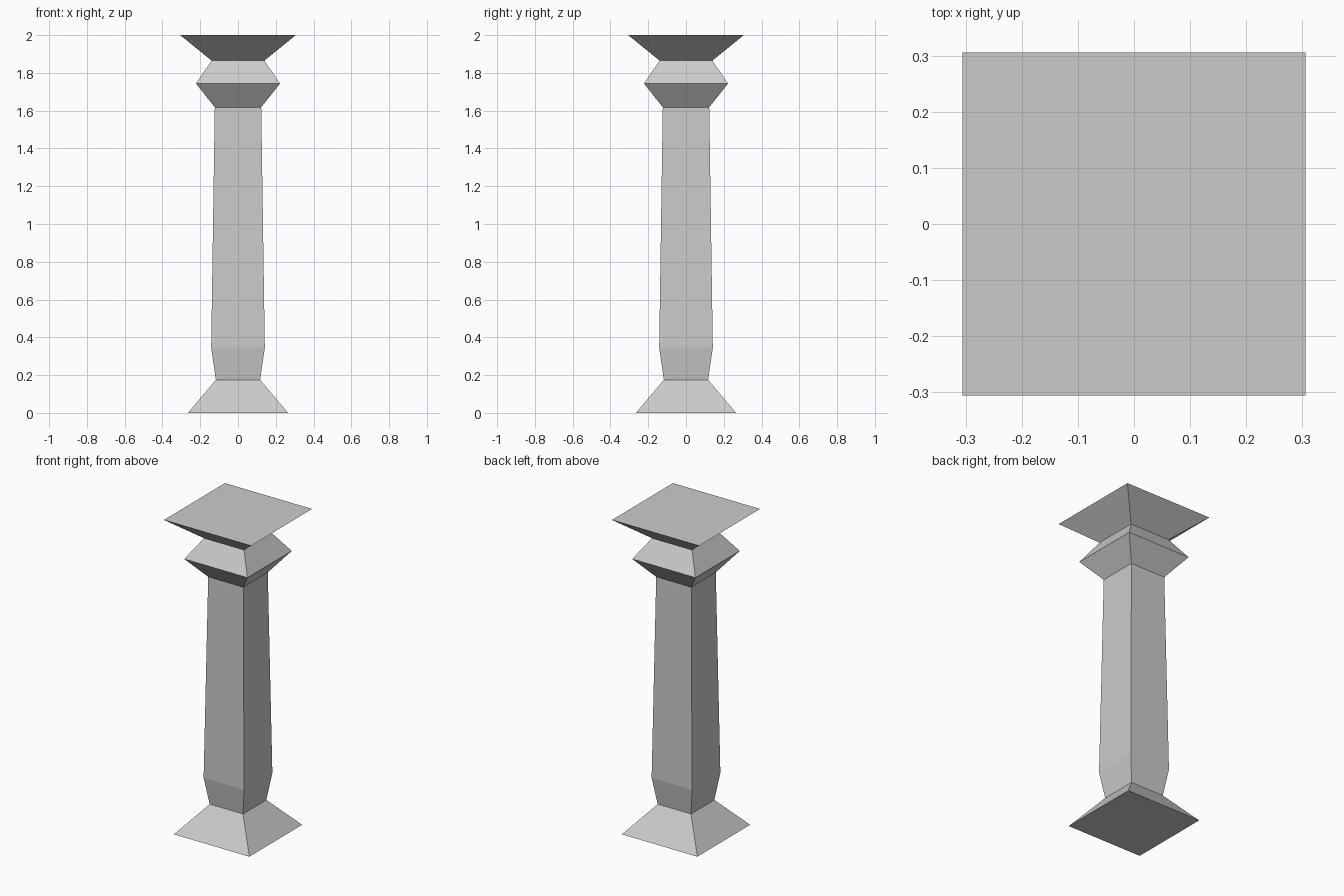
import bpy
import bmesh

cube = bpy.data.objects.get("Cube")
if cube:
    bpy.data.objects.remove(cube, do_unlink=True)

# One plain stone colour
stone = bpy.data.materials.new("light_grey_stone")
stone.use_nodes = True
colour = (0.6, 0.6, 0.6, 1.0)
stone.diffuse_color = colour
stone.node_tree.nodes["Principled BSDF"].inputs["Base Color"].default_value = colour


def square_loft(name, profile, cap_bottom=False, cap_top=False):
    """Join square rings, given as (half width, height), into a flat-sided part."""
    bm = bmesh.new()
    corners = ((-1, -1), (1, -1), (1, 1), (-1, 1))
    rings = [[bm.verts.new((x * w, y * w, z)) for x, y in corners] for w, z in profile]
    for low, high in zip(rings, rings[1:]):
        for i in range(4):
            j = (i + 1) % 4
            bm.faces.new((low[i], low[j], high[j], high[i]))
    if cap_bottom:
        bm.faces.new(rings[0][::-1])
    if cap_top:
        bm.faces.new(rings[-1])
    mesh = bpy.data.meshes.new(name)
    bm.to_mesh(mesh)
    bm.free()
    mesh.materials.append(stone)
    obj = bpy.data.objects.new(name, mesh)
    bpy.context.collection.objects.link(obj)
    return obj


# Flared foot
square_loft("base", [(0.265, 0), (0.117, 0.175)], cap_bottom=True)

# Tapering shaft with a narrowed lower end
square_loft("shaft", [(0.117, 0.175), (0.142, 0.345), (0.123, 1.618)])

# Pointed collar
square_loft("collar", [(0.123, 1.618), (0.222, 1.743), (0.14, 1.865)])

# Spreading capital with a flat top
square_loft("capital", [(0.14, 1.865), (0.306, 2)], cap_top=True)
